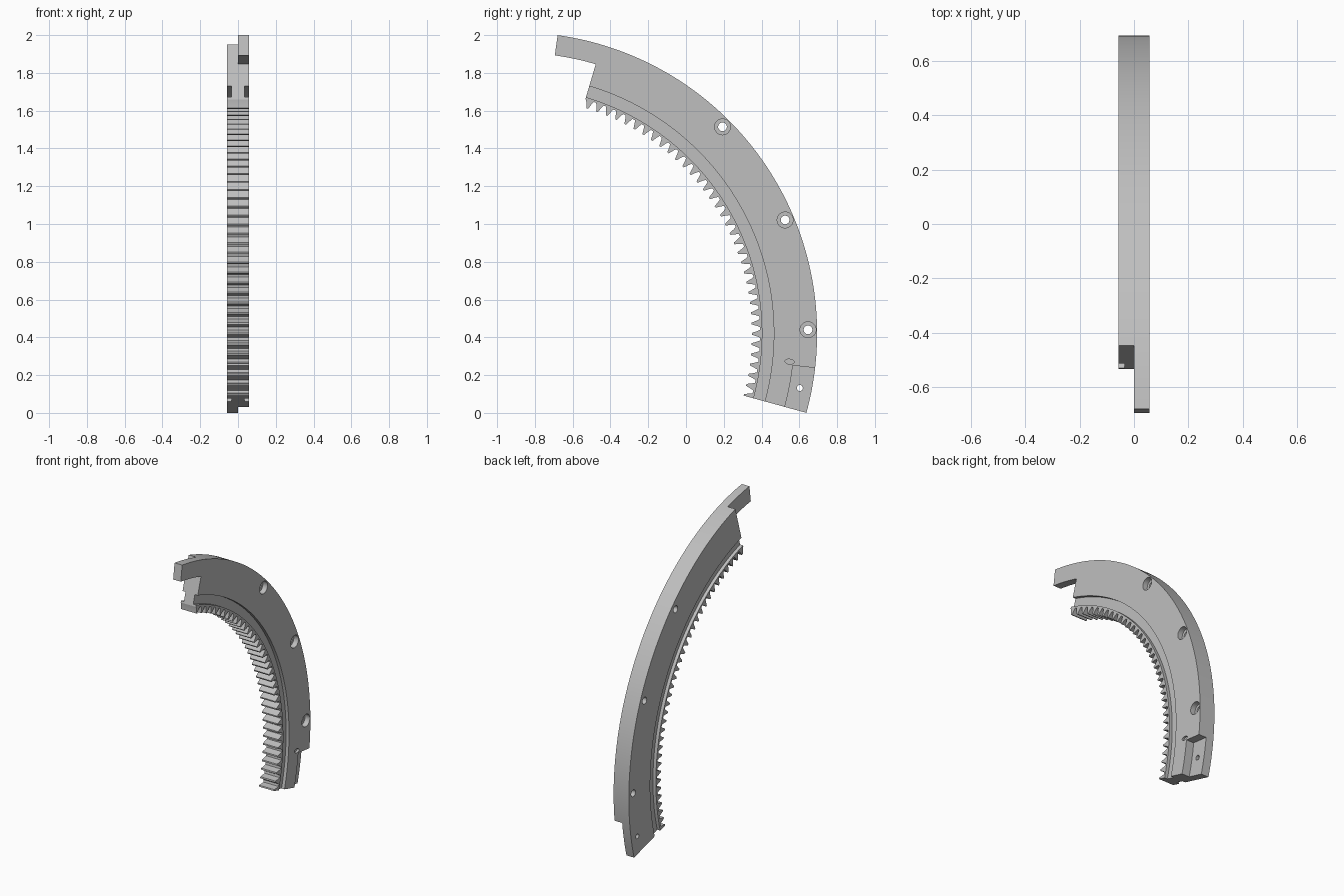
import bpy, bmesh
from math import radians, sin, cos
from mathutils import Matrix

if "Cube" in bpy.data.objects:
    bpy.data.objects.remove(bpy.data.objects["Cube"], do_unlink=True)

# Arc centre, radii, half width and end angles (degrees)
CY, CZ = -0.90, 0.421
R_OUT, R_LAP, R_GROOVE, R_RIM, R_ROOT, R_TIP = 1.594, 1.475, 1.365, 1.304, 1.292, 1.249
W, WEB = 0.057, 0.035
START, LAP, END, TAB = -15.3, -6.6, 73.5, 82.05

steel = bpy.data.materials.new("grey steel")
steel.use_nodes = True
colour = (0.52, 0.52, 0.52, 1)
steel.diffuse_color = colour
steel.node_tree.nodes["Principled BSDF"].inputs["Base Color"].default_value = colour


def arc_point(x, r, angle):
    a = radians(angle)
    return (x, CY + r * cos(a), CZ + r * sin(a))


def make_object(name, bm):
    bmesh.ops.recalc_face_normals(bm, faces=bm.faces)
    mesh = bpy.data.meshes.new(name)
    bm.to_mesh(mesh)
    bm.free()
    mesh.materials.append(steel)
    ob = bpy.data.objects.new(name, mesh)
    bpy.context.collection.objects.link(ob)
    return ob


def sweep(name, stations):
    """Skin closed (x, radius) sections placed at successive angles."""
    bm = bmesh.new()
    rings = [[bm.verts.new(arc_point(x, r, a)) for x, r in sec] for a, sec in stations]
    for p, q in zip(rings, rings[1:]):
        for i in range(len(p)):
            j = (i + 1) % len(p)
            bm.faces.new((p[i], p[j], q[j], q[i]))
    bm.faces.new(rings[0])
    bm.faces.new(rings[-1])
    return make_object(name, bm)


def box_section(x0, x1, r0, r1):
    return [(x0, r0), (x1, r0), (x1, r1), (x0, r1)]


def sector(name, section, a0, a1, steps):
    return sweep(name, [(a0 + (a1 - a0) * i / steps, section) for i in range(steps + 1)])


def cylinder(x0, x1, r, angle, radius, stretch=1):
    bm = bmesh.new()
    bmesh.ops.create_cone(bm, cap_ends=True, segments=32, radius1=radius,
                          radius2=radius, depth=x1 - x0)
    place = (Matrix.Translation(arc_point((x0 + x1) / 2, r, angle))
             @ Matrix.Rotation(radians(angle), 4, 'X')
             @ Matrix.Diagonal((1, stretch, 1, 1))
             @ Matrix.Rotation(radians(90), 4, 'Y'))
    bm.transform(place)
    return make_object("cutter", bm)


def cut(target, cutter):
    cutter.hide_render = True
    mod = target.modifiers.new("cut", 'BOOLEAN')
    mod.operation = 'DIFFERENCE'
    mod.solver = 'EXACT'
    mod.object = cutter
    bpy.context.view_layer.objects.active = target
    bpy.ops.object.modifier_apply(modifier=mod.name)
    bpy.data.objects.remove(cutter, do_unlink=True)


# Curved plate with a thinner web towards the gear rim
plate_section = [(-W, R_OUT), (W, R_OUT), (W, R_GROOVE), (WEB, R_GROOVE),
                 (WEB, R_RIM), (-WEB, R_RIM), (-WEB, R_GROOVE), (-W, R_GROOVE)]
plate = sector("curved_plate", plate_section, START, TAB, 98)

# Lap joints: upper tab on the left half, lower tab on the right half
cut(plate, sector("cutter", box_section(-0.2, 0, 1.2, 1.7), END, TAB + 4, 8))
cut(plate, sector("cutter", box_section(-0.1, 0.2, 1.2, 1.486), END, TAB + 4, 24))
cut(plate, sector("cutter", box_section(0, 0.2, R_LAP, 1.7), START - 4, LAP, 24))

# Counterbored bolt holes, pin hole and small shallow slot
for angle in (0.7, 22.85, 45, 67.2, 77.8):
    cut(plate, cylinder(-0.1, 0.1, 1.546, angle, 0.023))
    cut(plate, cylinder(0.022, 0.1, 1.546, angle, 0.042))
cut(plate, cylinder(-0.1, 0.1, 1.53, -10.9, 0.016))
cut(plate, cylinder(0.042, 0.1, 1.456, -5.9, 0.013, 1.9))

# Gear rim with inward teeth
PITCH, FIRST, COUNT = 2.5, 72.4, 36
tooth = [(-0.92, R_ROOT), (-0.62, 1.276), (-0.42, 1.262), (-0.22, R_TIP)]
tooth += [(-a, r) for a, r in reversed(tooth)]
profile = []
for k in reversed(range(COUNT)):
    profile += [(FIRST - k * PITCH + a, r) for a, r in tooth]
profile = [(a, r) for a, r in profile if a > START]
profile = [(START, R_TIP)] + profile + [(END, R_ROOT)]
gear = sweep("gear_rim", [(a, box_section(-W, W, r, R_RIM)) for a, r in profile])

# Smooth arcs, crisp edges
bpy.ops.object.select_all(action='DESELECT')
for ob in (plate, gear):
    ob.select_set(True)
bpy.context.view_layer.objects.active = plate
bpy.ops.object.shade_smooth_by_angle(angle=radians(20))
